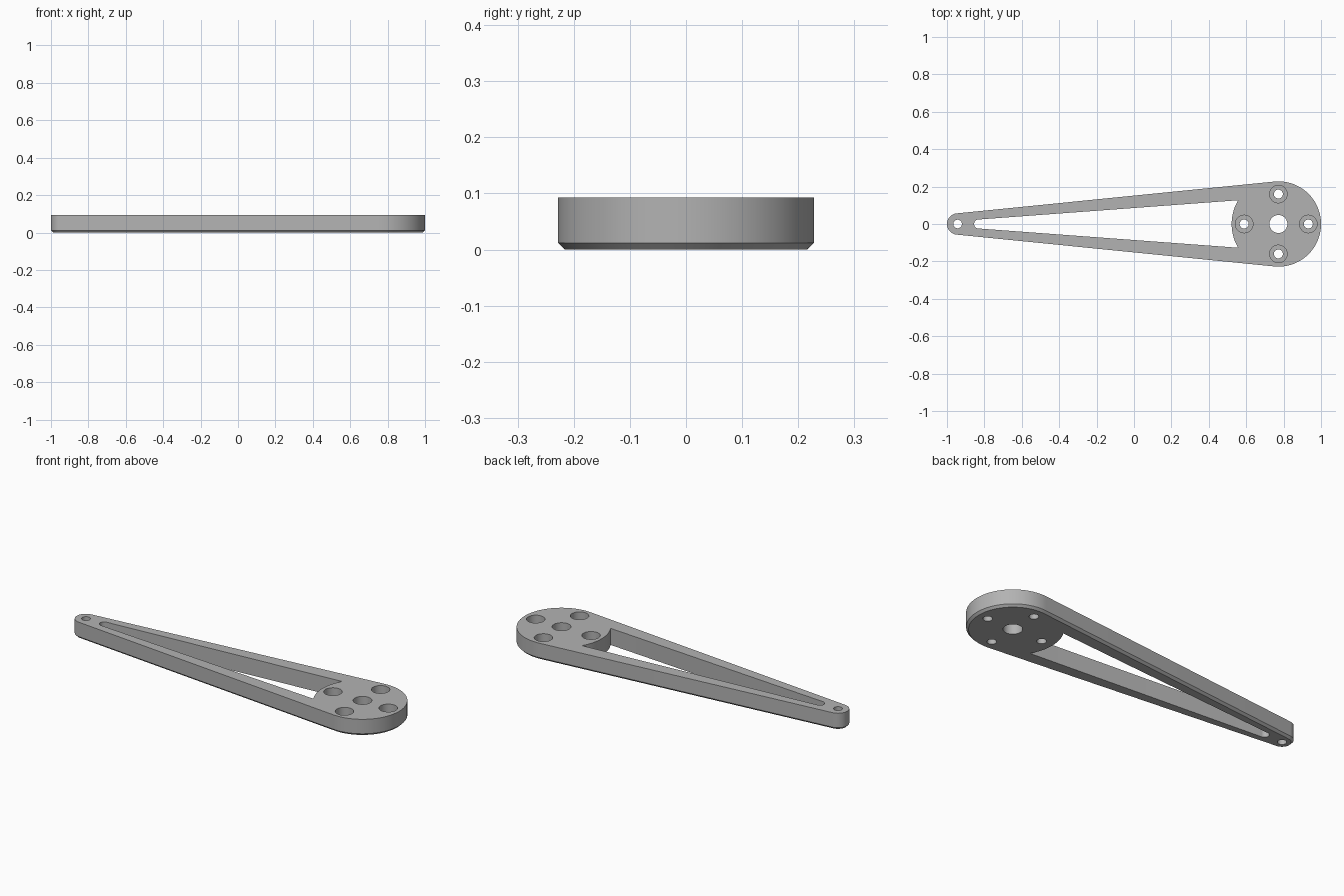
import bpy, bmesh
from math import sin, cos, radians, asin, degrees

cube = bpy.data.objects.get("Cube")
if cube:
    bpy.data.objects.remove(cube, do_unlink=True)

HEIGHT, CHAMFER = 0.093, 0.012
HUB_X, HUB_R = 0.772, 0.228
TIP_X, TIP_R = -0.943, 0.057

grey = bpy.data.materials.new("plain_grey")
grey.use_nodes = True
colour = (0.45, 0.45, 0.45, 1)
grey.diffuse_color = colour
grey.node_tree.nodes["Principled BSDF"].inputs["Base Color"].default_value = colour


def arc(x, y, r, start, end, steps):
    angles = [radians(start + (end - start) * i / steps) for i in range(steps + 1)]
    return [(x + r * cos(a), y + r * sin(a)) for a in angles]


def loft(name, layers):
    """Solid through matching outlines, given as (points, z) from bottom to top."""
    bm = bmesh.new()
    rings = [[bm.verts.new((x, y, z)) for x, y in pts] for pts, z in layers]
    bm.faces.new(rings[0][::-1])
    bm.faces.new(rings[-1])
    n = len(rings[0])
    for low, high in zip(rings, rings[1:]):
        for i in range(n):
            j = (i + 1) % n
            bm.faces.new((low[i], low[j], high[j], high[i]))
    bmesh.ops.recalc_face_normals(bm, faces=bm.faces)
    mesh = bpy.data.meshes.new(name)
    bm.to_mesh(mesh)
    bm.free()
    mesh.materials.append(grey)
    obj = bpy.data.objects.new(name, mesh)
    bpy.context.collection.objects.link(obj)
    return obj


def body_outline(inset):
    # Two round ends joined by their common tangents
    a = 90 + degrees(asin((HUB_R - TIP_R) / (HUB_X - TIP_X)))
    return (arc(HUB_X, 0, HUB_R - inset, -a, a, 64)
            + arc(TIP_X, 0, TIP_R - inset, a, 360 - a, 32))


cutters = []


def cut(name, points, bottom, top):
    cutter = loft(name, [(points, bottom), (points, top)])
    cutter.hide_render = True
    cutters.append(cutter)


def hole(name, x, y, r, bottom=-0.1):
    cut(name, arc(x, y, r, 0, 352.5, 47), bottom, 0.2)


# Arm body with a chamfered lower rim
arm = loft("lever_arm", [(body_outline(CHAMFER), 0),
                         (body_outline(0), CHAMFER),
                         (body_outline(0), HEIGHT)])

# Tapered slot ending in a curve around the hub
cut("slot_cutter", arc(-0.831, 0, 0.024, 94.2, 265.8, 24)
    + arc(HUB_X, 0, 0.25, 210.5, 149.5, 24), -0.1, 0.2)

# Axle hole, tip hole and counterbored screw holes
hole("axle_cutter", HUB_X, 0, 0.048)
hole("tip_cutter", TIP_X, 0, 0.023)
for dx, dy in ((0.16, 0), (0, 0.16), (-0.183, 0), (0, -0.16)):
    hole("screw_cutter", HUB_X + dx, dy, 0.024)
    hole("counterbore_cutter", HUB_X + dx, dy, 0.047, HEIGHT / 2)

for cutter in cutters:
    mod = arm.modifiers.new(cutter.name, "BOOLEAN")
    mod.operation = "DIFFERENCE"
    mod.solver = "EXACT"
    mod.object = cutter

# Bake the cuts and drop the helpers
bpy.context.view_layer.update()
graph = bpy.context.evaluated_depsgraph_get()
arm_mesh = bpy.data.meshes.new_from_object(arm.evaluated_get(graph))
arm.modifiers.clear()
arm.data = arm_mesh
for cutter in cutters:
    bpy.data.objects.remove(cutter, do_unlink=True)

bpy.ops.object.select_all(action="DESELECT")
arm.select_set(True)
bpy.context.view_layer.objects.active = arm
bpy.ops.object.shade_smooth_by_angle(angle=radians(30))
